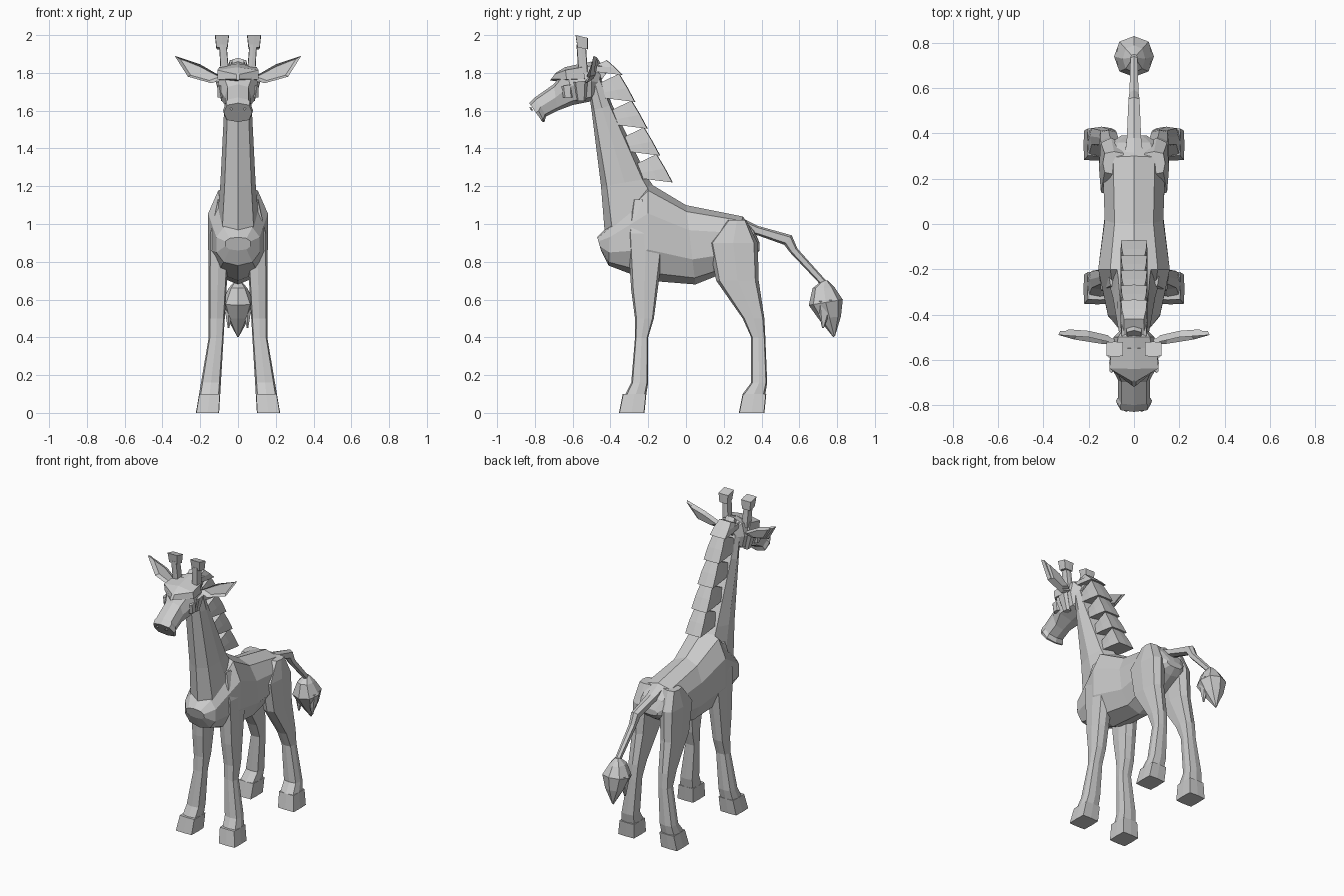
import bpy, bmesh, math
from mathutils import Vector

default_cube = bpy.data.objects.get("Cube")
if default_cube:
    bpy.data.objects.remove(default_cube, do_unlink=True)

grey = bpy.data.materials.new("plain grey")
grey.use_nodes = True
grey.diffuse_color = (.6, .6, .6, 1)
grey.node_tree.nodes["Principled BSDF"].inputs["Base Color"].default_value = grey.diffuse_color


def finish(name, bm, mirror):
    bmesh.ops.recalc_face_normals(bm, faces=bm.faces)
    mesh = bpy.data.meshes.new(name)
    bm.to_mesh(mesh)
    bm.free()
    mesh.materials.append(grey)
    part = bpy.data.objects.new(name, mesh)
    bpy.context.collection.objects.link(part)
    if mirror:
        part.modifiers.new("Mirror", "MIRROR").use_mirror_merge = False


def ring(top, bottom, wide, side=0):
    """Cross-section between two (y, z) ends, with a half width and an x centre."""
    return Vector((side, *top)), Vector((side, *bottom)), Vector((wide, 0, 0))


def level(z, front, back):
    """Level leg section; its inside and outside follow the height."""
    inside = .1 - .06 * z
    outside = .155 + .17 * max(0, .4 - z) - .25 * max(0, z - .95)
    half = (outside - inside) / 2
    return ring(top=(front, z), bottom=(back, z), wide=half, side=inside + half)


def squared(value, power):
    value = round(value, 6)
    return math.copysign(abs(value) ** power, value)


def loft(name, sections, sides=8, power=.7, mirror=False):
    """Skin the sections; a low power makes them boxier."""
    bm = bmesh.new()
    loops = []
    for top, bottom, across in sections:
        middle, along = (top + bottom) / 2, (top - bottom) / 2
        angles = [math.tau * i / sides for i in range(sides)]
        loops.append([bm.verts.new(middle + along * squared(math.cos(a), power)
                                   + across * squared(math.sin(a), power)) for a in angles])
    for lower, upper in zip(loops, loops[1:]):
        for i in range(sides):
            bm.faces.new((lower[i - 1], lower[i], upper[i], upper[i - 1]))
    bm.faces.new(loops[0])
    bm.faces.new(loops[-1])
    finish(name, bm, mirror)


# Trunk, from breast to rump
loft("body", [
    ring(top=(-.47, .93), bottom=(-.45, .86), wide=.07),
    ring(top=(-.4, 1), bottom=(-.41, .78), wide=.12),
    ring(top=(-.2, 1.22), bottom=(-.2, .7), wide=.165),
    ring(top=(0, 1.1), bottom=(.05, .68), wide=.135),
    ring(top=(.3, 1.04), bottom=(.25, .76), wide=.145),
    ring(top=(.36, .97), bottom=(.35, .82), wide=.11),
    ring(top=(.39, .9), bottom=(.39, .86), wide=.06),
], sides=10, power=.85)

# Neck
loft("neck", [
    ring(top=(-.43, .95), bottom=(-.1, 1.1), wide=.11),
    ring(top=(-.45, 1.2), bottom=(-.2, 1.24), wide=.093),
    ring(top=(-.5, 1.6), bottom=(-.39, 1.63), wide=.073),
    ring(top=(-.52, 1.74), bottom=(-.45, 1.77), wide=.065),
], power=.8)

# Head and muzzle
loft("head", [
    ring(top=(-.45, 1.8), bottom=(-.47, 1.7), wide=.05),
    ring(top=(-.5, 1.86), bottom=(-.5, 1.65), wide=.09),
    ring(top=(-.63, 1.83), bottom=(-.6, 1.63), wide=.11),
    ring(top=(-.7, 1.74), bottom=(-.68, 1.6), wide=.07),
    ring(top=(-.8, 1.67), bottom=(-.74, 1.57), wide=.07),
    ring(top=(-.81, 1.66), bottom=(-.75, 1.54), wide=.08),
    ring(top=(-.83, 1.64), bottom=(-.76, 1.54), wide=.075),
])

# Brow ridge running back from its point
loft("brow", [
    ring(top=(-.69, 1.8), bottom=(-.72, 1.76), wide=.01),
    ring(top=(-.64, 1.83), bottom=(-.63, 1.75), wide=.12),
    ring(top=(-.55, 1.85), bottom=(-.53, 1.75), wide=.11),
], sides=6)

# Eyes, cheeks and nostrils
loft("eye", [
    ring(top=(-.66, 1.73), bottom=(-.6, 1.74), wide=.01, side=.1),
    ring(top=(-.65, 1.67), bottom=(-.6, 1.67), wide=.02, side=.09),
], sides=6, mirror=True)
loft("cheek", [
    ring(top=(-.6, 1.75), bottom=(-.52, 1.76), wide=.02, side=.1),
    ring(top=(-.58, 1.65), bottom=(-.53, 1.65), wide=.02, side=.07),
], sides=6, mirror=True)
loft("nostril", [
    ring(top=(-.82, 1.62), bottom=(-.81, 1.6), wide=.01, side=.035),
    ring(top=(-.83, 1.62), bottom=(-.82, 1.6), wide=.01, side=.035),
], sides=4, mirror=True)

# Horns with square caps
loft("horn", [
    ring(top=(-.57, 1.8), bottom=(-.52, 1.8), wide=.022, side=.07),
    ring(top=(-.58, 1.95), bottom=(-.53, 1.95), wide=.02, side=.08),
], power=.3, mirror=True)
loft("horn_cap", [
    ring(top=(-.575, 1.935), bottom=(-.52, 1.925), wide=.03, side=.085),
    ring(top=(-.585, 2), bottom=(-.52, 1.985), wide=.037, side=.085),
], power=.1, mirror=True)

# Ears: an outline thickened towards the back and hollowed at the front
bm = bmesh.new()
outline = [(.07, -.53, 1.77), (.2, -.5, 1.845), (.335, -.49, 1.89),
           (.265, -.51, 1.78), (.14, -.53, 1.745)]
hollow = bm.faces.new([bm.verts.new(corner) for corner in outline])
shell = bmesh.ops.extrude_face_region(bm, geom=[hollow], use_keep_orig=True)["geom"]
for vert in [v for v in shell if isinstance(v, bmesh.types.BMVert)]:
    vert.co = vert.co.lerp(Vector((.2, -.42, 1.81)), .35)
bmesh.ops.recalc_face_normals(bm, faces=bm.faces)
bmesh.ops.inset_individual(bm, faces=[hollow], thickness=.012)
for vert in hollow.verts:
    vert.co.y += .02
finish("ear", bm, mirror=True)

# Mane: evenly spaced overlapping wedges up the nape
for step in range(5):
    y, z = -.07 - .066 * step, 1.22 + .142 * step
    reach = .15 if step < 4 else .08
    loft(f"mane_tuft_{step + 1}", [
        ring(top=(y, z), bottom=(y - .16, z + .02), wide=.06),
        ring(top=(y - .04, z + reach / 2), bottom=(y - .17, z + .05), wide=.056),
        ring(top=(y - .085, z + reach), bottom=(y - .19, z + reach - .05), wide=.045),
    ], power=.12)
loft("forelock", [
    ring(top=(-.42, 1.8), bottom=(-.45, 1.76), wide=.045),
    ring(top=(-.47, 1.88), bottom=(-.51, 1.83), wide=.035),
], sides=6)

# Legs
loft("front_leg", [
    level(z=.1, front=-.32, back=-.21),
    level(z=.16, front=-.29, back=-.2),
    level(z=.4, front=-.27, back=-.2),
    level(z=.5, front=-.27, back=-.17),
    level(z=.65, front=-.29, back=-.15),
    level(z=.95, front=-.31, back=-.11),
    level(z=1.13, front=-.28, back=-.19),
], power=.5, mirror=True)
loft("rear_leg", [
    level(z=.1, front=.3, back=.42),
    level(z=.16, front=.345, back=.43),
    level(z=.4, front=.345, back=.42),
    level(z=.5, front=.3, back=.415),
    level(z=.7, front=.16, back=.385),
    level(z=.9, front=.12, back=.38),
    level(z=1.02, front=.22, back=.32),
], power=.5, mirror=True)

# Hooves
for name, toe in (("front_hoof", -.355), ("rear_hoof", .28)):
    loft(name, [
        level(z=0, front=toe, back=toe + .135),
        level(z=.1, front=toe + .02, back=toe + .145),
    ], power=.12, mirror=True)

# Tail and its tuft
loft("tail", [
    ring(top=(.3, 1.03), bottom=(.31, .95), wide=.045),
    ring(top=(.38, .99), bottom=(.38, .94), wide=.035),
    ring(top=(.56, .94), bottom=(.52, .89), wide=.027),
    ring(top=(.59, .87), bottom=(.55, .85), wide=.022),
    ring(top=(.76, .68), bottom=(.73, .66), wide=.017),
], sides=6)
loft("tail_tuft", [
    ring(top=(.75, .7), bottom=(.72, .7), wide=.015),
    ring(top=(.79, .66), bottom=(.67, .66), wide=.05),
    ring(top=(.83, .6), bottom=(.65, .57), wide=.088),
    ring(top=(.82, .51), bottom=(.7, .5), wide=.06),
    ring(top=(.79, .41), bottom=(.78, .4), wide=.005),
], power=.9)
loft("side_lock", [
    ring(top=(.79, .6), bottom=(.69, .59), wide=.03, side=.05),
    ring(top=(.73, .45), bottom=(.72, .45), wide=.005, side=.05),
], sides=6, mirror=True)
